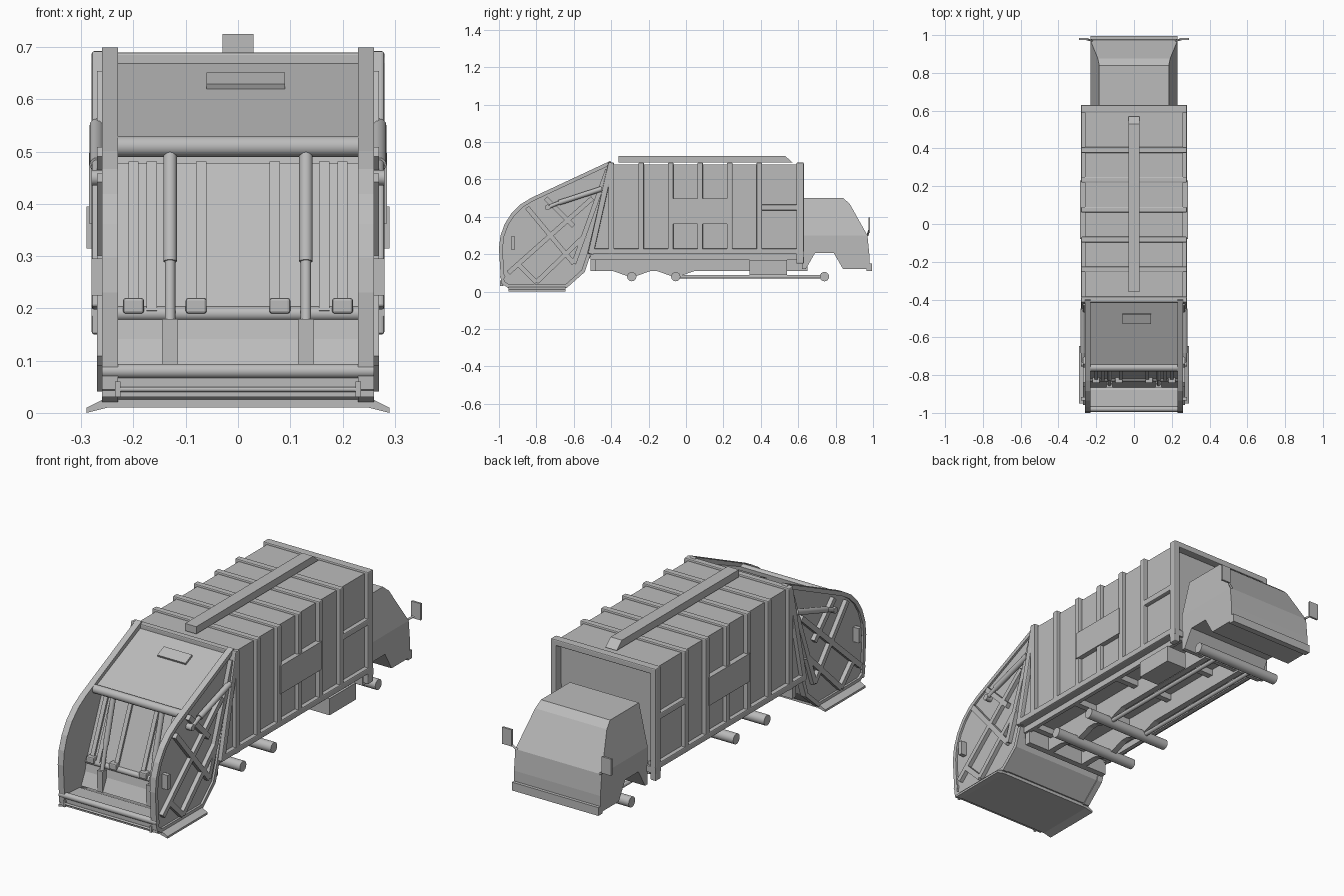
import bpy, bmesh
from math import cos, sin, radians
from mathutils import Vector

if "Cube" in bpy.data.objects:
    bpy.data.objects.remove(bpy.data.objects["Cube"])

# Main planes and stock sizes shared by the parts
SIDE, WALL, INNER = 0.28, 0.26, 0.23
FLOOR, ROOF = 0.2, 0.69
FRONT, BACK, REAR, NOSE = 0.62, -0.4, -0.98, 0.98
RIB, THIN = 0.03, 0.01
AXLE_HEIGHT, CHASSIS_BOTTOM, CHASSIS_X = 0.08, 0.11, 0.1

grey = bpy.data.materials.new("plain grey")
grey.use_nodes = True
shade = (0.5, 0.5, 0.5, 1)
grey.diffuse_color = shade
grey.node_tree.nodes["Principled BSDF"].inputs["Base Color"].default_value = shade


def finish(name, bm):
    bmesh.ops.recalc_face_normals(bm, faces=bm.faces)
    mesh = bpy.data.meshes.new(name)
    bm.to_mesh(mesh)
    bm.free()
    mesh.materials.append(grey)
    part = bpy.data.objects.new(name, mesh)
    bpy.context.collection.objects.link(part)
    return part


def both(part):
    """Repeat a part on the other side of the truck."""
    part.modifiers.new("other side", "MIRROR")
    return part


def soft(part):
    """Round the edges a little."""
    bevel = part.modifiers.new("soft edge", "BEVEL")
    bevel.width, bevel.segments = THIN / 2, 2
    return part


def around(centre, size):
    return centre - size / 2, centre + size / 2


def arc(centre, radius, start, stop, steps):
    angles = [radians(start + (stop - start) * i / steps) for i in range(steps + 1)]
    return [(centre[0] + radius * cos(a), centre[1] + radius * sin(a)) for a in angles]


def prism(name, profile, x):
    """Side profile of (y, z) points, pushed across the x range."""
    bm = bmesh.new()
    face = bm.faces.new([bm.verts.new((x[0], *point)) for point in profile])
    grown = bmesh.ops.extrude_face_region(bm, geom=[face])["geom"]
    moved = [v for v in grown if isinstance(v, bmesh.types.BMVert)]
    bmesh.ops.translate(bm, verts=moved, vec=(x[1] - x[0], 0, 0))
    return finish(name, bm)


def box(name, x, y, z):
    return prism(name, [(y[0], z[0]), (y[1], z[0]), (y[1], z[1]), (y[0], z[1])], x)


def bar(name, start, end, width, x):
    """Flat bar leaning in the side plane."""
    start, end = Vector(start), Vector(end)
    along = (end - start).normalized() * width / 2
    across = Vector((-along.y, along.x))
    return prism(name, [start - across, end - across, end + across, start + across], x)


def rod(name, start, end, radius):
    start, end = Vector(start), Vector(end)
    run = end - start
    bm = bmesh.new()
    bmesh.ops.create_cone(bm, cap_ends=True, segments=16, radius1=radius, radius2=radius, depth=run.length)
    bm.transform(run.to_track_quat("Z", "Y").to_matrix().to_4x4())
    bmesh.ops.translate(bm, verts=bm.verts, vec=(start + end) / 2)
    for face in bm.faces:
        face.smooth = len(face.verts) == 4
    return finish(name, bm)


def cross_rod(name, half, y, z, radius):
    return rod(name, (-half, y, z), (half, y, z), radius)


def sheet(name, path, x, thickness):
    """Bent plate following a (y, z) path."""
    bm = bmesh.new()
    rows = [[bm.verts.new((edge, *point)) for edge in x] for point in path]
    for a, b in zip(rows, rows[1:]):
        bm.faces.new((a[0], a[1], b[1], b[0]))
    part = finish(name, bm)
    solid = part.modifiers.new("thickness", "SOLIDIFY")
    solid.thickness, solid.offset = thickness, 0
    return part


across_body, across_wall, across_hopper = (-SIDE, SIDE), (-WALL, WALL), (-INNER, INNER)
rib_x = (WALL - THIN, SIDE)

# Container with hoops round its sides and roof
post_foot, post_head = (-0.51, FLOOR), (BACK, ROOF)
body_top = ROOF - THIN
prism("container", [post_foot, (FRONT - RIB, FLOOR), (FRONT - RIB, body_top), (BACK, body_top)], across_wall)
for i in range(5):
    rib_y = around(-0.24 + i * 0.158, RIB)
    soft(box("roof_rib", across_body, rib_y, (body_top - THIN, ROOF)))
    soft(both(box("side_rib", rib_x, rib_y, (FLOOR, ROOF))))
soft(box("rear_roof_rib", across_body, around(BACK, RIB), (body_top - THIN, ROOF)))
both(box("rear_upright", rib_x, around(BACK, RIB), (FLOOR, body_top)))
soft(both(bar("rear_container_post", post_foot, post_head, RIB, rib_x)))
soft(both(box("lower_side_rail", (INNER, SIDE), (post_foot[0], FRONT), (FLOOR, FLOOR + RIB))))
both(box("side_plate", (WALL, SIDE + THIN / 2), around(0.075, 0.31), around(0.43, 0.135)))
beam_top = ROOF + 0.035
prism("roof_beam", [(-0.36, ROOF), (0.57, ROOF), (0.53, beam_top), (-0.36, beam_top)], (-RIB, RIB))

# Front frame of the container
frame_y = (FRONT - RIB, FRONT + THIN)
soft(box("front_frame_top", across_body, frame_y, (ROOF - RIB, ROOF)))
box("front_frame_bottom", across_body, frame_y, around(FLOOR, RIB))
soft(both(box("front_frame_post", rib_x, frame_y, (0.15, ROOF))))
soft(both(box("side_crossbar", rib_x, (0.4, FRONT), around(0.45, RIB))))

# Chassis and running gear
rail_x = around(CHASSIS_X, RIB)
both(box("chassis_rail", rail_x, (post_foot[0], FRONT + RIB), (CHASSIS_BOTTOM, FLOOR)))
both(box("floor_edge", around(INNER, 2 * THIN), (post_foot[0], FRONT), (FLOOR - RIB, FLOOR)))
for i in range(4):
    box("floor_crossmember", across_hopper, around(-0.45 + i * 0.3, RIB), (FLOOR - RIB, FLOOR))
box("rear_crossmember", across_hopper, (post_foot[0], post_foot[0] + RIB), (CHASSIS_BOTTOM, FLOOR))
middle_axle, front_axle = -0.055, 0.74
rear_axle = -0.29
for y in (rear_axle, middle_axle, front_axle):
    cross_rod("axle", INNER, y, AXLE_HEIGHT, 0.025)
for y in (rear_axle, middle_axle):
    top, bottom = around(y, FLOOR), around(y, RIB)
    both(prism("spring_bracket", [(top[0], CHASSIS_BOTTOM), (top[1], CHASSIS_BOTTOM),
                                  (bottom[1], AXLE_HEIGHT), (bottom[0], AXLE_HEIGHT)], rail_x))
both(rod("long_bar", (CHASSIS_X, middle_axle, AXLE_HEIGHT), (CHASSIS_X, front_axle, AXLE_HEIGHT), THIN))
box("side_tank", (0.14, 0.25), around(0.44, FLOOR), around(0.13, AXLE_HEIGHT))

# Cab with a wheel arch, narrowing above the waist
waist, cab_top, cab_bottom = 0.3, 0.5, 0.12
arch = arc((front_axle, cab_bottom), CHASSIS_X, 180, 0, 3)
front = [(NOSE, cab_bottom), (NOSE, FLOOR), (NOSE - THIN, waist), (0.875, cab_top - RIB), (0.84, cab_top)]
cab = prism("cab", [(FRONT, cab_bottom), *arch, *front, (FRONT, cab_top)], across_hopper)
bm = bmesh.new()
bm.from_mesh(cab.data)
bmesh.ops.bisect_plane(bm, geom=bm.verts[:] + bm.edges[:] + bm.faces[:], plane_co=(0, 0, waist), plane_no=(0, 0, 1))
for v in bm.verts:
    v.co.x *= 1 - max(0, v.co.z - waist)
bm.to_mesh(cab.data)
bm.free()
box("cab_bumper", across_hopper, around(NOSE, RIB), around(cab_bottom + THIN, 0.04))
both(rod("mirror_arm", (INNER - THIN, NOSE - THIN, waist), (WALL, NOSE, waist + RIB), THIN / 2))
both(box("mirror", (INNER + THIN, SIDE + THIN), around(NOSE, THIN), around(waist + 0.055, AXLE_HEIGHT)))

# Tailgate side walls with edge rims and braces
wall_foot = [(REAR, 0.05), (-0.95, RIB), (-0.64, RIB), (-0.55, CHASSIS_BOTTOM), (-0.52, FLOOR)]
outline = [post_head, *arc((-0.7, 0.23), 0.29, 115, 180, 5), *wall_foot]
both(prism("tailgate_wall", outline, (INNER, WALL - THIN)))
both(sheet("tailgate_rim", outline + outline[:1], (INNER, WALL), 2 * THIN))
brace_x = (INNER + THIN, WALL + THIN)
for start, end in (((-0.95, 0.1), (-0.5, 0.5)), ((-0.8, 0.05), (-0.54, 0.3)), ((-0.85, 0.45), (-0.6, 0.15)),
                   ((-0.75, 0.5), (-0.6, 0.35)), ((-0.9, 0.15), (-0.8, 0.05)), ((-0.6, 0.15), (-0.42, 0.65))):
    both(bar("tailgate_brace", start, end, RIB - THIN / 2, brace_x))
both(box("side_lamp", (WALL - THIN, SIDE), around(-0.925, 2 * THIN), around(WALL, 0.07)))

# Lifting rams on the tailgate sides
ram_x = SIDE - THIN
ram_foot, ram_joint, ram_head = (ram_x, -0.74, 0.45), (ram_x, -0.68, 0.475), (ram_x, -0.45, 0.55)
both(rod("lift_ram_rod", ram_foot, ram_joint, THIN))
both(rod("lift_ram", ram_joint, ram_head, 0.014))
both(rod("lift_pin", (INNER, *ram_foot[1:]), (SIDE, *ram_foot[1:]), 0.015))

# Tailgate roof cover
lip = (-0.76, 0.51)
slope = [(BACK, ROOF - 2 * THIN), lip]
sheet("tailgate_cover", slope, across_hopper, THIN)
cross_rod("cover_beam", INNER, *lip, 2 * THIN)
soft(box("cover_top_beam", across_wall, around(BACK, RIB), (ROOF - RIB, ROOF)))
upper, lower = Vector(slope[0]), Vector(lip)
bar("cover_handle", upper.lerp(lower, 0.2), upper.lerp(lower, 0.34), RIB, around(0.015, 0.15))

# Hopper tub, sill and grab rail
sill_height = 0.08
tub = [(REAR, sill_height), *arc((-0.75, 0.3), 0.26, 240, 345, 8)]
sheet("hopper_tub", tub, across_hopper, THIN)
sheet("hopper_underside", wall_foot, across_hopper, THIN)
cross_rod("hopper_sill", WALL, REAR, sill_height, 0.014)
box("hopper_lower_plate", across_wall, around(REAR, THIN), (RIB, sill_height))
cross_rod("grab_rail", INNER, REAR - THIN, 0.045, THIN / 2)
both(box("grab_rail_end", around(INNER, THIN), around(REAR - THIN, THIN), (RIB, 2 * RIB)))

# Packer panel, blade and shaft
shaft, panel_top = (-0.82, FLOOR - THIN), (-0.7, 0.475)
sheet("packer_panel", [shaft, panel_top], across_hopper, THIN)
sheet("packer_blade", [shaft, (-0.83, 0.14), (-0.86, AXLE_HEIGHT)], across_hopper, THIN)
cross_rod("packer_shaft", INNER, *shaft, 0.014)
for x in (0.07, 0.165, 0.2):
    both(bar("packer_rib", shaft, panel_top, RIB, around(x, 2 * THIN)))
for x in (0.08, 0.2):
    soft(both(box("shaft_lug", around(x, 0.04), around(shaft[0], 0.045), (FLOOR - THIN, FLOOR + 2 * THIN))))

# Packer cylinders
arm_x = 0.13
arm_foot, arm_joint = (arm_x, -0.85, 0.17), (arm_x, -0.82, 0.29)
both(rod("packer_rod", arm_foot, arm_joint, THIN))
both(rod("packer_cylinder", arm_joint, (arm_x, *lip), 0.013))
both(box("packer_pin", around(arm_x, RIB), around(arm_foot[1], RIB), around(arm_foot[2], 2 * THIN)))
both(box("blade_stiffener", around(arm_x, RIB), around(arm_foot[1], RIB), (AXLE_HEIGHT, arm_foot[2])))

# Rear step plate, its ends drooping to the ground
step_y = (-0.95, -0.645)
box("rear_step", across_wall, step_y, around(2 * THIN, 2 * THIN))
wing = both(box("step_wing", (WALL - THIN, SIDE + THIN), step_y, (THIN, RIB)))
for v in wing.data.vertices:
    if v.co.x > WALL:
        v.co.z = 0 if v.co.z < 2 * THIN else THIN
